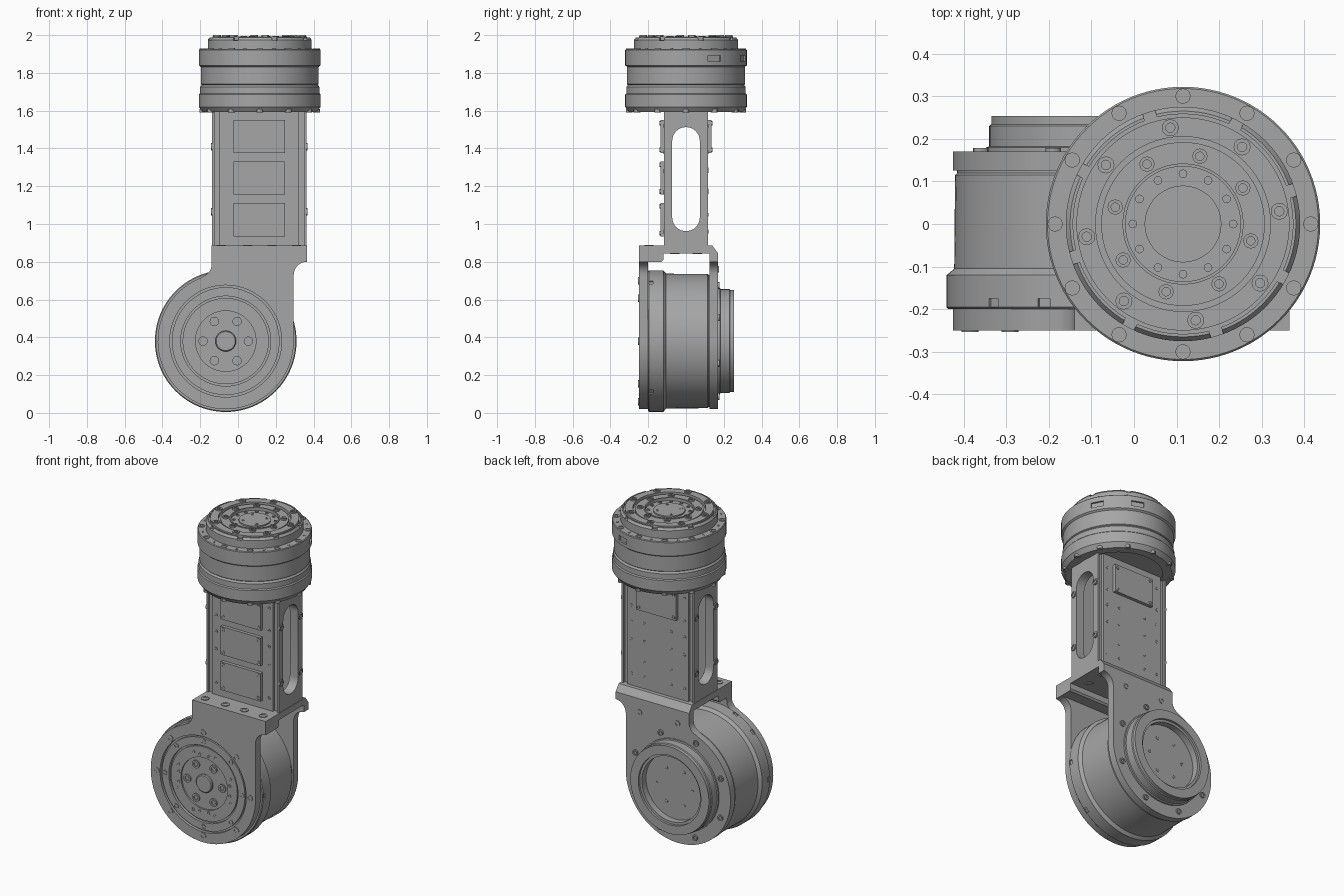
import bpy, bmesh
from math import cos, sin, radians, pi
from mathutils import Matrix, Vector

cube = bpy.data.objects.get("Cube")
if cube:
    bpy.data.objects.remove(cube)

metal = bpy.data.materials.new("grey metal")
metal.use_nodes = True
metal.diffuse_color = (0.38, 0.38, 0.38, 1)
metal.node_tree.nodes["Principled BSDF"].inputs["Base Color"].default_value = metal.diffuse_color
parts = []

# Directions: local z points the named way
UP = Matrix.Identity(4)
DOWN = Matrix.Rotation(pi, 4, 'X')
FRONT = Matrix(((1, 0, 0), (0, 0, -1), (0, 1, 0))).to_4x4()
BACK = Matrix(((-1, 0, 0), (0, 0, 1), (0, 1, 0))).to_4x4()
RIGHT = Matrix(((0, 0, 1), (1, 0, 0), (0, 1, 0))).to_4x4()
LEFT = Matrix(((0, 0, -1), (-1, 0, 0), (0, 1, 0))).to_4x4()


def finish(name, bm):
    bmesh.ops.remove_doubles(bm, verts=bm.verts[:], dist=1e-5)
    bmesh.ops.recalc_face_normals(bm, faces=bm.faces[:])
    mesh = bpy.data.meshes.new(name)
    bm.to_mesh(mesh)
    bm.free()
    mesh.materials.clear()
    mesh.materials.append(metal)
    obj = bpy.data.objects.new(name, mesh)
    bpy.context.collection.objects.link(obj)
    parts.append(obj)
    return obj


def add_lathe(bm, profile, matrix, steps):
    verts = [bm.verts.new((r, 0, h)) for r, h in profile]
    edges = [bm.edges.new(pair) for pair in zip(verts, verts[1:])]
    old = set(bm.verts) - set(verts)
    bmesh.ops.spin(bm, geom=verts + edges, cent=(0, 0, 0), axis=(0, 0, 1),
                   angle=2 * pi, steps=steps, use_merge=True)
    new = [v for v in bm.verts if v not in old]
    bmesh.ops.transform(bm, matrix=matrix, verts=new)


def lathe(name, profile, centre, way):
    bm = bmesh.new()
    add_lathe(bm, profile, Matrix.Translation(centre) @ way, 96)
    return finish(name, bm)


def bolts(name, places, way, size, height):
    # Socket-head screws, joined in one object
    bm = bmesh.new()
    head = [(0, -0.004), (size, -0.004), (size, height), (size * .55, height),
            (size * .55, height * .2), (0, height * .2)]
    for p in places:
        add_lathe(bm, head, Matrix.Translation(p) @ way, 12)
    return finish(name, bm)


def ring(centre, way, radius, count, start=0):
    angles = [radians(start + 360 * i / count) for i in range(count)]
    return [Vector(centre) + way.to_3x3() @ Vector((radius * cos(a), radius * sin(a), 0)) for a in angles]


def plate(name, loops, way, low, high):
    # Flat outline with optional holes, extruded between two depths
    curve = bpy.data.curves.new(name, 'CURVE')
    curve.dimensions = '2D'
    curve.fill_mode = 'BOTH'
    curve.extrude = (high - low) / 2
    for loop in loops:
        spline = curve.splines.new('POLY')
        spline.points.add(len(loop) - 1)
        for point, (u, v) in zip(spline.points, loop):
            point.co = (u, v, 0, 1)
        spline.use_cyclic_u = True
    temp = bpy.data.objects.new(name, curve)
    bpy.context.collection.objects.link(temp)
    bpy.context.view_layer.update()
    mesh = bpy.data.meshes.new_from_object(temp.evaluated_get(bpy.context.evaluated_depsgraph_get()))
    bm = bmesh.new()
    bm.from_mesh(mesh)
    bpy.data.objects.remove(temp)
    bm.transform(way @ Matrix.Translation((0, 0, (low + high) / 2)))
    return finish(name, bm)


def box(name, low, high):
    bm = bmesh.new()
    low, high = Vector(low), Vector(high)
    size = Matrix.Diagonal((*(high - low), 1))
    bmesh.ops.create_cube(bm, size=1, matrix=Matrix.Translation((low + high) / 2) @ size)
    return finish(name, bm)


def arc(cx, cy, r, a, b, n):
    return [(cx + r * cos(radians(a + (b - a) * i / n)), cy + r * sin(radians(a + (b - a) * i / n)))
            for i in range(n + 1)]


def cut_notches(target, centre, way, radius, angles, size):
    # Shallow pockets around the rim
    bm = bmesh.new()
    for a in angles:
        spot = Matrix.Rotation(radians(a), 4, 'Z') @ Matrix.Translation((radius, 0, 0))
        bmesh.ops.create_cube(bm, size=1, matrix=Matrix.Translation(centre) @ way @ spot @ Matrix.Diagonal((*size, 1)))
    cutter = finish("notch_cutter", bm)
    cutter.hide_render = True
    mod = target.modifiers.new("notches", 'BOOLEAN')
    mod.operation = 'DIFFERENCE'
    mod.object = cutter
    bpy.context.view_layer.update()
    mesh = bpy.data.meshes.new_from_object(target.evaluated_get(bpy.context.evaluated_depsgraph_get()))
    target.modifiers.clear()
    target.data = mesh
    parts.remove(cutter)
    bpy.data.objects.remove(cutter)


# Lower joint drum, with front face rings and rear hub
JX, JZ = -0.065, 0.38
joint = (JX, 0, JZ)
drum = lathe("lower_drum", [
    (0, .245), (.05, .245), (.055, .24), (.055, .23), (.16, .23), (.16, .24), (.228, .24), (.228, .23),
    (.238, .23), (.238, .247), (.285, .247), (.285, .232), (.296, .232), (.296, .2), (.37, .2),
    (.375, .195), (.375, .12), (.357, .105), (.355, -.115), (.35, -.12), (.35, -.15), (.282, -.16),
    (.282, -.18), (.275, -.182), (.275, -.23), (.27, -.234), (.27, -.254), (.215, -.254), (.215, -.24),
    (.2, -.24), (.2, -.2), (0, -.2)], joint, FRONT)
cut_notches(drum, (JX, -0.185, JZ), FRONT, 0.375, (0, 56, -46, 113, 135, 180, 225), (.016, .03, .02))


def bracket_outline(radius):
    return arc(JX, JZ, radius, 112, 360, 72) + [(.295, .72)] + arc(.365, .73, .07, 180, 90, 8) + [
        (.365, .845), (-.14, .845)] + arc(-.205, .785, .065, 0, -70, 6)


# Fork bracket holding the drum
plate("front_arm", [bracket_outline(.36), arc(JX, JZ, .296, 0, 356.25, 95)], FRONT, .2, .25)
plate("rear_arm", [bracket_outline(.36)], FRONT, -.17, -.125)
plate("bracket_slab", [[(-.25, .845), (.17, .845), (.14, .885), (-.25, .885)]], RIGHT, -.14, .365)
plate("bracket_rib", [[(-.25, .845), (-.12, .845), (-.12, .81), (-.13, .8), (-.25, .8)]], RIGHT, -.14, .365)

# Screws on the lower joint
face = (JX, -.25, JZ)
bolts("front_rim_bolts", ring(face, FRONT, .32, 8), FRONT, .02, .003)
bolts("front_ring_bolts", ring((JX, -.247, JZ), FRONT, .265, 8), FRONT, .016, .003)
bolts("front_hub_bolts", ring((JX, -.23, JZ), FRONT, .12, 6), FRONT, .025, .008)
bolts("front_small_holes", [p for s in (-10, 10) for p in ring((JX, -.24, JZ), FRONT, .178, 4, s)]
      + ring((JX, -.24, JZ), FRONT, .195, 8, 22), FRONT, .01, .002)
bolts("rear_rim_bolts", ring((JX, .17, JZ), BACK, .318, 8, 22), BACK, .018, .008)
bolts("rear_hub_holes", ring((JX, .2, JZ), BACK, .12, 6), BACK, .011, .002)
bolts("rear_arm_bolts", [(x, .17, .76) for x in (-.06, .2)], BACK, .018, .004)
bolts("slab_top_bolts", [(x, -.195, .885) for x in (-.09, .05, .18, .31)], UP, .024, .004)
bolts("slab_under_bolts", [(x, y, .845) for x in (-.06, .11, .28) for y in (-.06, .06)], DOWN, .025, .004)

# Hollow column: slotted side walls, front and rear panels, edge channels
slot = arc(0, 1.44, .073, 0, 180, 16) + arc(0, 1.035, .073, 180, 360, 16)


def wall(depth):
    return [[(-depth, .885), (depth, .885), (depth, 1.6), (-depth, 1.6)], slot]


for side, way, low, high in (("left", RIGHT, .35, .362), ("right", LEFT, .125, .137)):
    plate(side + "_outer_wall", wall(.116), way, low, high)
    plate(side + "_inner_wall", wall(.1), way, low - .045, low)
    sign = 1 if side == "left" else -1
    bolts(side + "_wall_bolts", [(sign * high, y, z) for y in (-.095, .095) for z in (1.065, 1.41)], way, .02, .006)
for name, sign, way in (("front", -1, FRONT), ("rear", 1, BACK)):
    ys = sorted((sign * .08, sign * .116))
    box(name + "_panel", (-.097, ys[0], .885), (.322, ys[1], 1.6))
    bolts(name + "_panel_holes", [(x, sign * .116, z) for x in (-.07, .295)
                                  for z in (.96, 1.17, 1.28, 1.38, 1.52)], way, .01, .002)
bolts("rear_inner_holes", [(x, .116, z) for x in (.02, .205) for z in (.96, 1.05, 1.18, 1.29)], BACK, .009, .002)


def cover(name, sign, way, base):
    # Screwed cover plate
    ys = sorted((sign * .11, sign * .136))
    box(name, (-.025, ys[0], base), (.25, ys[1], base + .175))
    bolts(name + "_screws", [(x, sign * .136, z) for x in (-.008, .233)
                             for z in (base + .017, base + .158)], way, .012, .003)


for i, base in enumerate((.935, 1.155, 1.375)):
    cover("front_cover_%d" % (i + 1), -1, FRONT, base)
cover("rear_cover", 1, BACK, 1.375)

# Upper joint drum
UX = 0.115
top = lathe("upper_drum", [
    (0, 1.98), (.09, 1.98), (.09, 1.972), (.135, 1.972), (.135, 1.99), (.142, 1.99), (.142, 1.985),
    (.192, 1.985), (.192, 1.972), (.205, 1.972), (.205, 1.992), (.25, 1.992), (.25, 1.975), (.258, 1.975),
    (.258, 1.988), (.265, 1.988), (.275, 1.975), (.275, 1.926), (.318, 1.926), (.322, 1.922), (.322, 1.84),
    (.312, 1.832), (.312, 1.74), (.308, 1.736), (.316, 1.725), (.316, 1.692), (.322, 1.686), (.322, 1.62),
    (.302, 1.592), (.25, 1.592), (.25, 1.602), (0, 1.602)], (UX, 0, 0), UP)
cut_notches(top, (UX, 0, 1.876), UP, .322, (28, 70), (.024, .075, .032))
cut_notches(top, (UX, 0, 1.985), UP, .268, range(17, 377, 45), (.022, .03, .026))

# Screws on the upper joint
bolts("upper_flange_bolts", ring((UX, 0, 1.926), UP, .3, 12), UP, .018, .004)
bolts("upper_flange_holes", ring((UX, 0, 1.926), UP, .297, 12, 15), UP, .008, .002)
bolts("upper_cap_bolts", ring((UX, 0, 1.992), UP, .228, 8, 7.5), UP, .02, .008)
bolts("upper_ring_bolts", ring((UX, 0, 1.985), UP, .164, 8, 31), UP, .018, .01)
bolts("upper_inner_holes", ring((UX, 0, 1.972), UP, .118, 12), UP, .01, .004)
bolts("upper_centre_holes", ring((UX, 0, 1.98), UP, .068, 4, 45), UP, .009, .002)
bolts("upper_under_bolts", ring((UX, 0, 1.604), DOWN, .3, 12), DOWN, .018, .014)

# Smooth shading with sharp edges kept
bpy.ops.object.select_all(action='DESELECT')
for obj in parts:
    obj.select_set(True)
bpy.context.view_layer.objects.active = parts[0]
bpy.ops.object.shade_smooth_by_angle(angle=radians(30))
